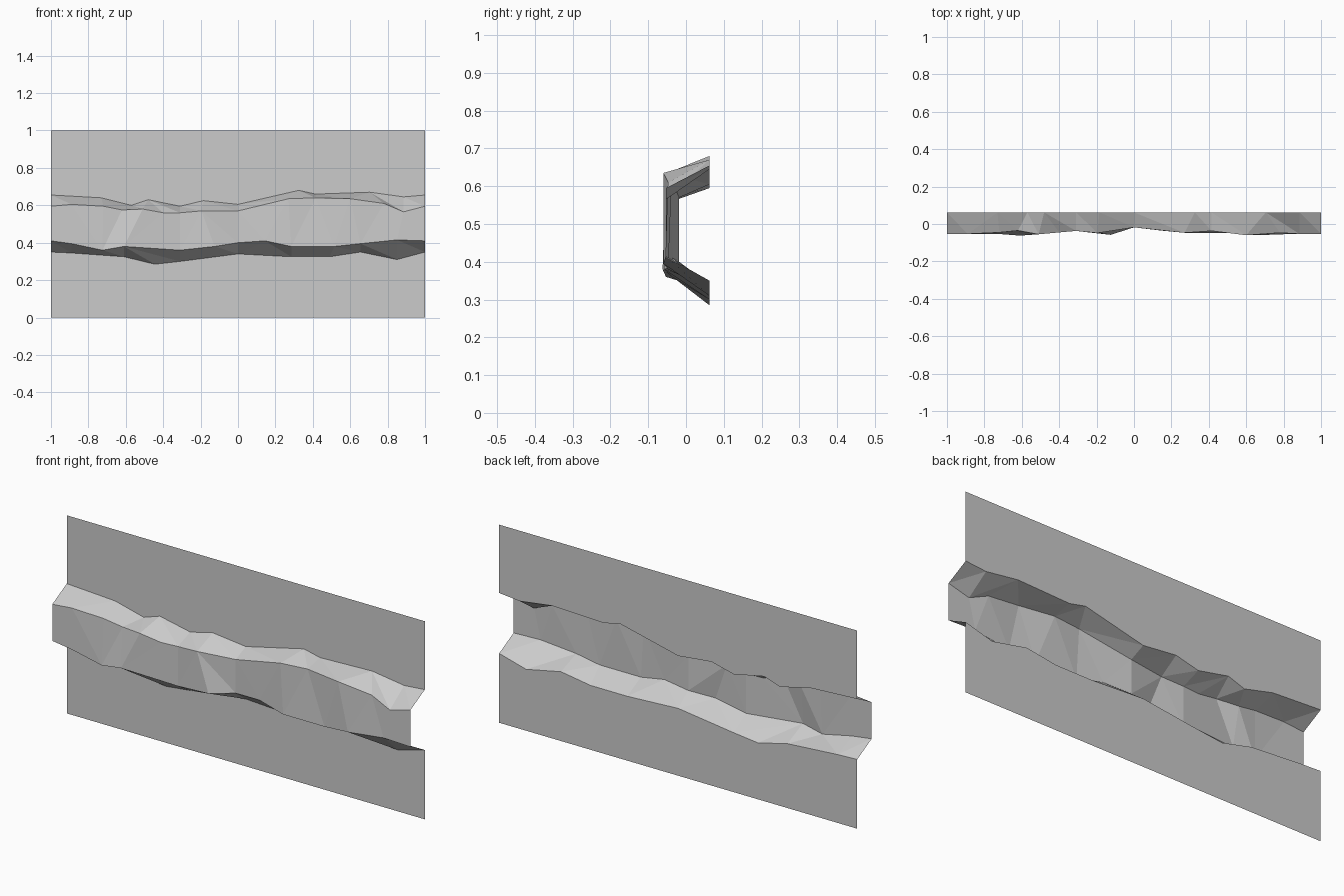
import bpy
import bmesh

cube = bpy.data.objects.get("Cube")
if cube:
    bpy.data.objects.remove(cube, do_unlink=True)

# One plain grey for the whole wall
GREY = (0.6, 0.6, 0.6, 1.0)
stone = bpy.data.materials.new("stone grey")
stone.use_nodes = True
stone.diffuse_color = GREY
stone.node_tree.nodes["Principled BSDF"].inputs["Base Color"].default_value = GREY

BACK = 0.062    # depth of the flat panels
TOP = 1.0       # height of the wall

# Irregular edges of the channel: panel edges are (x, z), ridge edges (x, y, z)
upper_edge = [(-1, .655), (-.73, .64), (-.57, .6), (-.48, .63), (-.31, .595),
              (-.185, .625), (0, .605), (.325, .68), (.415, .66), (.705, .67),
              (.885, .645), (1, .655)]
lower_edge = [(-1, .35), (-.89, .345), (-.61, .325), (-.445, .285), (-.31, .3),
              (0, .34), (.285, .325), (.49, .325), (.655, .35), (.85, .31),
              (1, .35)]
upper_ridge = [(-1, -.053, .595), (-.89, -.053, .605), (-.72, -.045, .595),
               (-.62, -.035, .575), (-.51, -.055, .58), (-.4, -.045, .56),
               (-.31, -.037, .56), (-.195, -.048, .57), (0, -.018, .57),
               (.27, -.047, .635), (.415, -.037, .64), (.6, -.06, .635),
               (.78, -.047, .61), (.885, -.053, .565), (1, -.053, .595)]
lower_ridge = [(-1, -.053, .41), (-.89, -.053, .395), (-.725, -.053, .36),
               (-.61, -.062, .38), (-.31, -.037, .36), (-.125, -.058, .38),
               (0, -.018, .4), (.145, -.035, .41), (.285, -.047, .38),
               (.515, -.047, .38), (.655, -.06, .395), (.85, -.053, .415),
               (1, -.053, .41)]


def on_panel(edge):
    """Place an (x, z) edge on the flat panel plane."""
    return [(x, BACK, z) for x, z in edge]


def straight(z):
    """A level panel border at the given height."""
    return on_panel([(-1, z), (1, z)])


def strip(name, low, high):
    """Join two edges that run from left to right with a strip of triangles."""
    bm = bmesh.new()
    a = [bm.verts.new(p) for p in low]
    b = [bm.verts.new(p) for p in high]
    i = j = 0
    while i < len(a) - 1 or j < len(b) - 1:
        # Step along whichever edge has the nearer next point
        step_low = j == len(b) - 1 or (
            i < len(a) - 1 and a[i + 1].co.x <= b[j + 1].co.x)
        if step_low:
            bm.faces.new((a[i], a[i + 1], b[j]))
            i += 1
        else:
            bm.faces.new((a[i], b[j + 1], b[j]))
            j += 1
    # Merge coplanar triangles back into clean flat faces
    bmesh.ops.dissolve_limit(bm, angle_limit=0.001, verts=[], edges=bm.edges[:])
    mesh = bpy.data.meshes.new(name)
    bm.to_mesh(mesh)
    bm.free()
    mesh.materials.append(stone)
    obj = bpy.data.objects.new(name, mesh)
    bpy.context.collection.objects.link(obj)
    return obj


# Flat panels above and below, and the faceted channel pushed out to the front
strip("lower_panel", straight(0), on_panel(lower_edge))
strip("lower_slope", on_panel(lower_edge), lower_ridge)
strip("channel_face", lower_ridge, upper_ridge)
strip("upper_slope", upper_ridge, on_panel(upper_edge))
strip("upper_panel", on_panel(upper_edge), straight(TOP))
